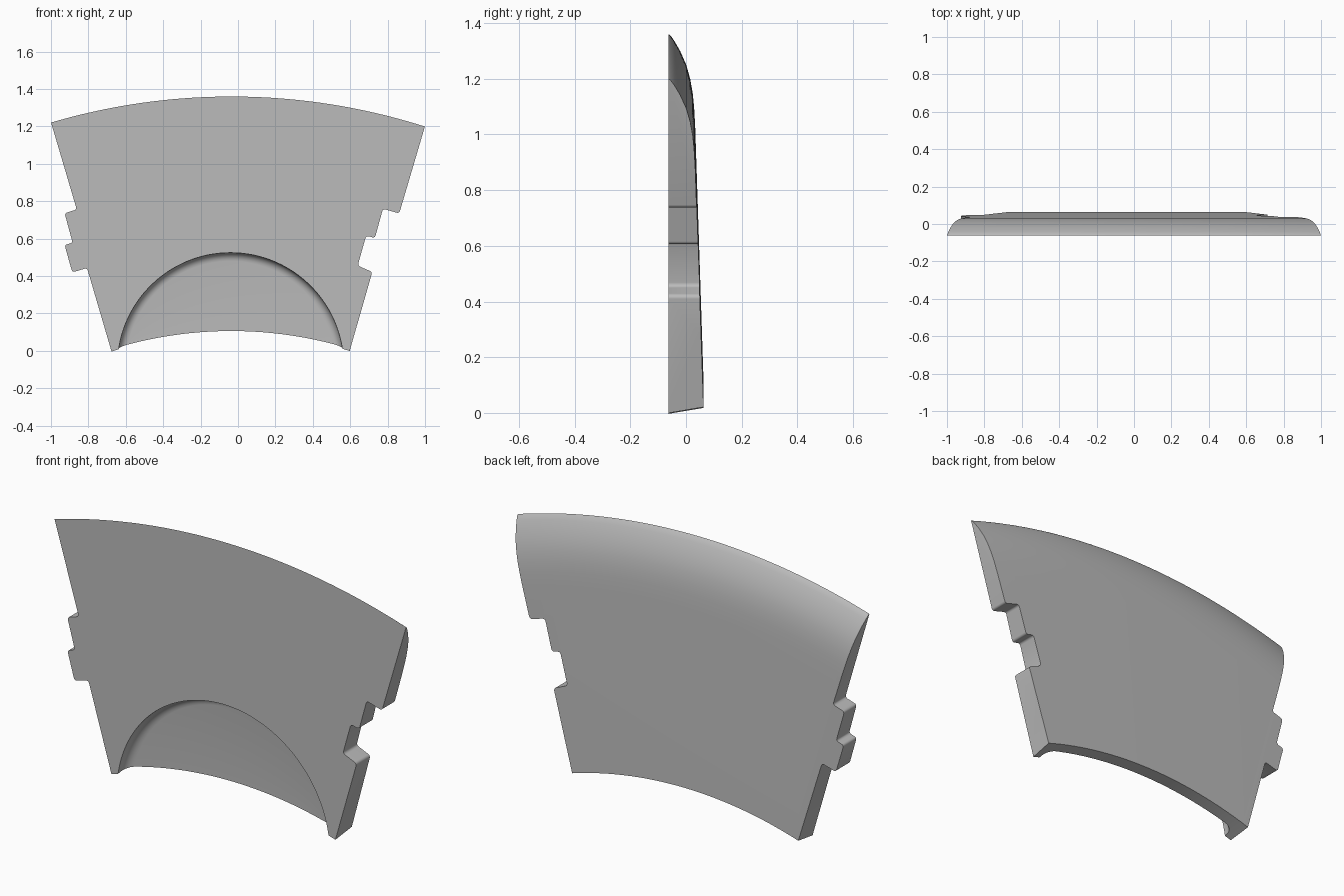
import bpy
import bmesh
from math import sin, cos, radians, pi

if "Cube" in bpy.data.objects:
    bpy.data.objects.remove(bpy.data.objects["Cube"], do_unlink=True)

FRONT = -0.062

grey = bpy.data.materials.new("plain grey")
grey.use_nodes = True
colour = (0.5, 0.5, 0.5, 1)
grey.diffuse_color = colour
grey.node_tree.nodes["Principled BSDF"].inputs["Base Color"].default_value = colour


def finish(name, bm):
    bmesh.ops.recalc_face_normals(bm, faces=bm.faces)
    mesh = bpy.data.meshes.new(name)
    bm.to_mesh(mesh)
    bm.free()
    mesh.materials.append(grey)
    obj = bpy.data.objects.new(name, mesh)
    bpy.context.collection.objects.link(obj)
    return obj


def sweep(name, profile, cx, cz, half_angle, steps):
    """Turn a closed (radius, y) profile about a y axis, with capped ends."""
    bm = bmesh.new()
    rings = []
    for i in range(steps + 1):
        a = radians(half_angle) * (2 * i / steps - 1)
        rings.append([bm.verts.new((cx + r * sin(a), y, cz + r * cos(a)))
                      for r, y in profile])
    n = len(profile)
    for ra, rb in zip(rings, rings[1:]):
        for j in range(n):
            k = (j + 1) % n
            bm.faces.new((ra[j], ra[k], rb[k], rb[j]))
    bm.faces.new(rings[0])
    bm.faces.new(rings[-1])
    return finish(name, bm)


def prism(name, outline, radius):
    """Extrude an (x, z) outline with rounded corners through the plate."""
    bm = bmesh.new()
    bm.faces.new([bm.verts.new((x, -0.3, z)) for x, z in outline])
    bmesh.ops.bevel(bm, geom=list(bm.verts), offset=radius, segments=4,
                    profile=0.5, affect='VERTICES')
    out = bmesh.ops.extrude_face_region(bm, geom=list(bm.faces))
    verts = [g for g in out["geom"] if isinstance(g, bmesh.types.BMVert)]
    bmesh.ops.translate(bm, verts=verts, vec=(0, 0.6, 0))
    return finish(name, bm)


def cut(target, cutter, operation):
    mod = target.modifiers.new(cutter.name, 'BOOLEAN')
    mod.operation = operation
    mod.solver = 'EXACT'
    mod.object = cutter
    bpy.context.view_layer.objects.active = target
    bpy.ops.object.modifier_apply(modifier=mod.name)
    bpy.data.objects.remove(cutter, do_unlink=True)


# Curved plate: sloping back, rounded over to a thin outer rim
plate = sweep("curved_plate", [
    (2.145, FRONT), (2.167, 0.063), (3.08, 0.033), (3.15, 0.029),
    (3.2, 0.024), (3.25, 0.015), (3.3, 0.001), (3.35, -0.021),
    (3.385, -0.041), (3.405, -0.055), (3.41, FRONT),
], -0.035, -2.05, 21, 84)

# Side edges with interlocking tabs and notches
left_edge = [(-1.082, 1.5), (-0.862, 0.756), (-0.927, 0.736), (-0.884, 0.578),
             (-0.927, 0.566), (-0.886, 0.42), (-0.807, 0.443), (-0.68, 0.01),
             (-0.65, -0.1)]
right_edge = [(0.57, -0.1), (0.6, 0.01), (0.718, 0.422), (0.64, 0.456),
              (0.685, 0.616), (0.732, 0.604), (0.775, 0.76), (0.862, 0.735),
              (1.088, 1.5)]
cut(plate, prism("edge_outline", left_edge + right_edge, 0.013), 'INTERSECT')

# Round recess in the front, with a filleted floor
R, FLOOR, FILLET = 0.605, 0.002, 0.045
fillet = [(R - FILLET + FILLET * cos(t * pi / 12),
           FLOOR - FILLET + FILLET * sin(t * pi / 12)) for t in range(7)]
recess = sweep("recess_cutter",
               [(0.02, -0.2), (R, -0.2)] + fillet + [(0.02, FLOOR)],
               -0.04, -0.08, 100, 96)
cut(plate, recess, 'DIFFERENCE')

# Smooth curves, crisp edges
bpy.ops.object.select_all(action='DESELECT')
plate.select_set(True)
bpy.context.view_layer.objects.active = plate
bpy.ops.object.shade_smooth_by_angle(angle=radians(30))
